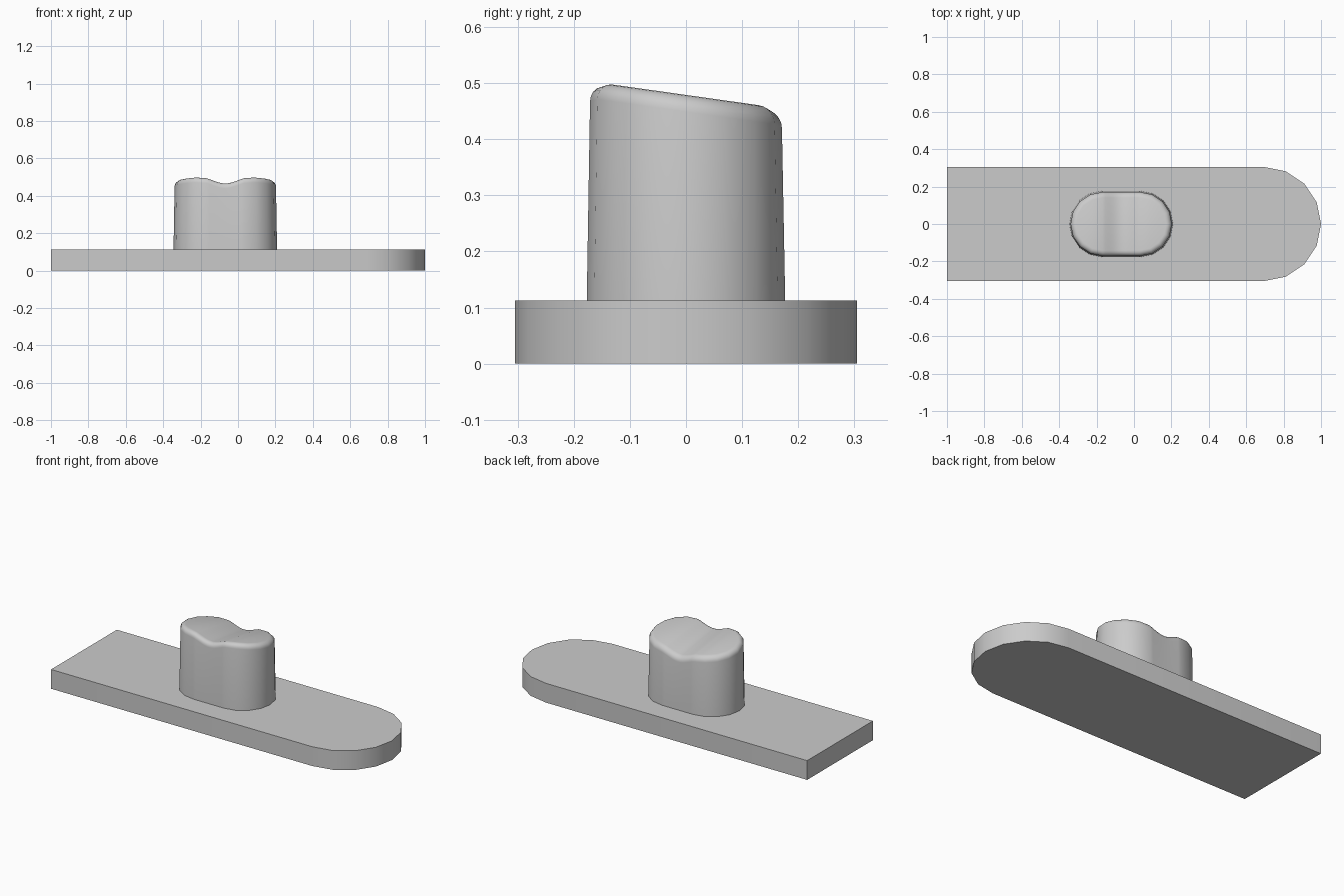
import bpy, bmesh
from math import pi, sin, cos, radians

if "Cube" in bpy.data.objects:
    bpy.data.objects.remove(bpy.data.objects["Cube"])


def finish(name, bm):
    bmesh.ops.recalc_face_normals(bm, faces=bm.faces)
    mesh = bpy.data.meshes.new(name)
    bm.to_mesh(mesh)
    bm.free()
    ob = bpy.data.objects.new(name, mesh)
    bpy.context.collection.objects.link(ob)
    bpy.ops.object.select_all(action='DESELECT')
    ob.select_set(True)
    bpy.context.view_layer.objects.active = ob
    bpy.ops.object.shade_smooth_by_angle(angle=radians(35))
    return ob


# Base plate: square at one end, eight-sided round at the other
R, H = 0.305, 0.113
outline = [(-1, R), (-1, -R)]
outline += [(1 - R + R * cos(a), R * sin(a))
            for a in (-pi / 2 + pi * i / 8 for i in range(9))]
bm = bmesh.new()
face = bm.faces.new([bm.verts.new((x, y, 0)) for x, y in outline])
top = bmesh.ops.extrude_face_region(bm, geom=[face])["geom"]
bmesh.ops.translate(bm, vec=(0, 0, H),
                    verts=[v for v in top if isinstance(v, bmesh.types.BMVert)])
finish("base_plate", bm)

# Button: tapered stadium with a sloping, grooved, rounded top
CX, HALF, ARC, STEPS = -0.068, 0.1, 8, 14


def stadium(r):
    """Right tip, along the back to the left tip, then mirrored along the front."""
    q = ARC // 2
    back = [(HALF + r * cos(a), r * sin(a))
            for a in (pi / 2 * i / q for i in range(q + 1))]
    back += [(HALF - 2 * HALF * i / STEPS, r) for i in range(1, STEPS)]
    back += [(-x, y) for x, y in reversed(back[:q + 1])]
    return back + [(x, -y) for x, y in reversed(back[1:-1])]


def top_z(x, y):
    dip = 0.5 + 0.5 * cos(pi * x / 0.135) if abs(x) < 0.135 else 0
    return 0.479 - 0.141 * y - 0.033 * dip


bm = bmesh.new()
rings = [[bm.verts.new((x + CX, y, H - 0.01)) for x, y in stadium(0.177)]]
FILLET, R_TOP = 0.03, 0.171
for i in range(6):
    a = pi / 2 * i / 5
    r = R_TOP - FILLET * (1 - cos(a))
    rings.append([bm.verts.new((x + CX, y, top_z(x, y) - FILLET * (1 - sin(a))))
                  for x, y in stadium(r)])
n = len(rings[0])
for lo, hi in zip(rings, rings[1:]):
    for i in range(n):
        j = (i + 1) % n
        bm.faces.new((lo[i], lo[j], hi[j], hi[i]))
bm.faces.new(rings[0])

# Top surface in strips running front to back
cap = rings[-1]
for i in range(n // 2):
    strip = []
    for k in (i, i + 1, n - i - 1, (n - i) % n):
        if cap[k] not in strip:
            strip.append(cap[k])
    bm.faces.new(strip)
finish("thumb_button", bm)
